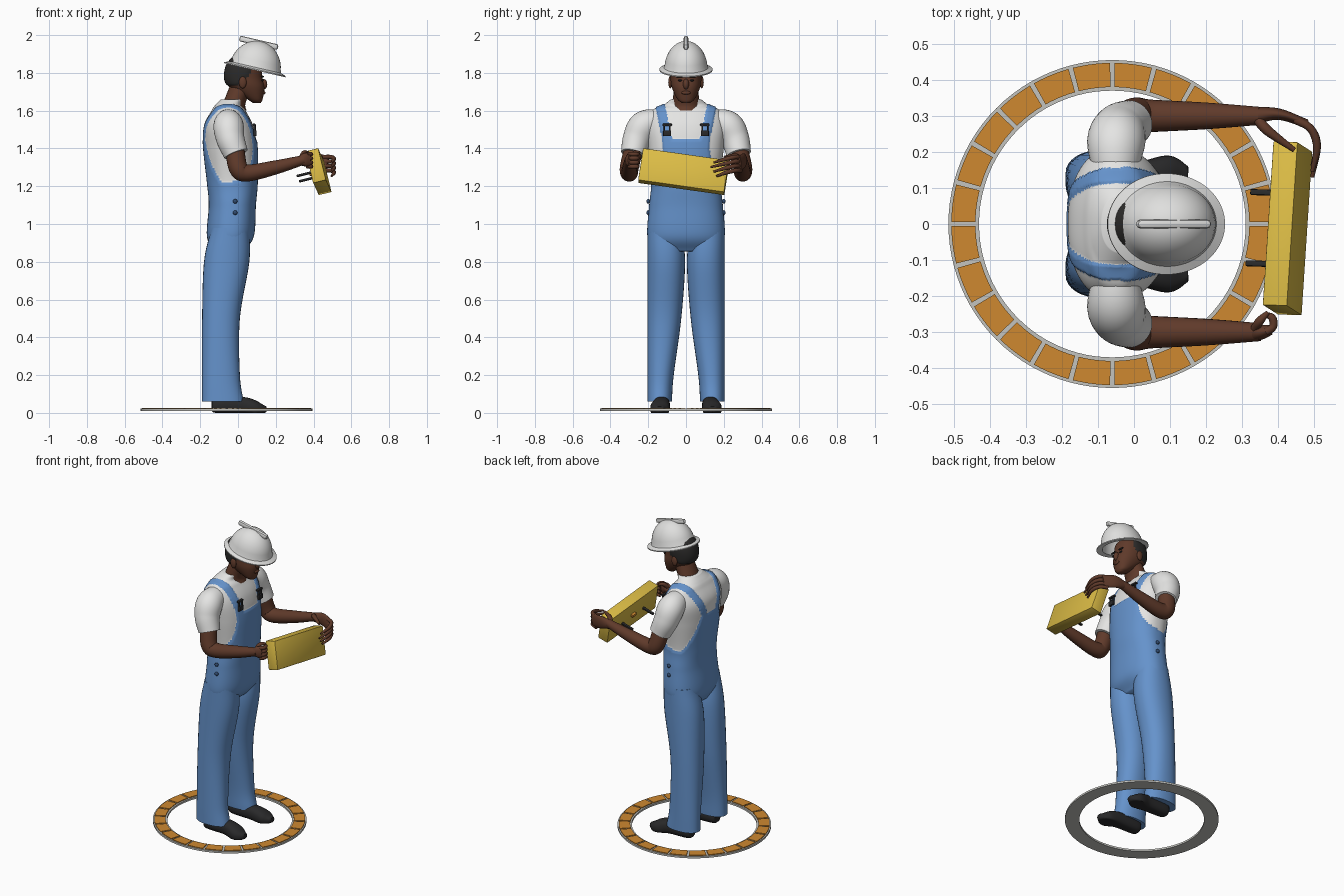
import bpy, bmesh, math
from mathutils import Vector, Matrix

if "Cube" in bpy.data.objects:
    bpy.data.objects.remove(bpy.data.objects["Cube"], do_unlink=True)


def material(name, red, green, blue):
    mat = bpy.data.materials.new(name)
    mat.use_nodes = True
    mat.diffuse_color = (red, green, blue, 1)
    mat.node_tree.nodes["Principled BSDF"].inputs["Base Color"].default_value = mat.diffuse_color
    return mat


denim = material("denim blue", .13, .29, .6)
navy = material("button blue", .03, .07, .16)
white = material("shirt white", .78, .78, .77)
shell = material("helmet white", .74, .74, .73)
skin = material("brown skin", .115, .042, .023)
hair = material("dark hair", .025, .024, .023)
black = material("black", .022, .022, .023)
orange = material("orange", .62, .25, .03)
yellow = material("yellow", .71, .5, .06)
grey = material("light grey", .55, .55, .52)


def finish(bm, name, mats, matrix=None, sharp=45):
    """Turn a bmesh into a smooth-shaded object that keeps its sharp edges."""
    bmesh.ops.recalc_face_normals(bm, faces=bm.faces)
    if matrix:
        bm.transform(matrix)
    mesh = bpy.data.meshes.new(name)
    bm.to_mesh(mesh)
    bm.free()
    for mat in mats:
        mesh.materials.append(mat)
    mesh.shade_smooth()
    mesh.set_sharp_from_angle(angle=math.radians(sharp))
    bpy.context.collection.objects.link(bpy.data.objects.new(name, mesh))


def spline(keys, steps):
    """Smooth interpolation through the key tuples."""
    keys = [Vector(key) for key in keys]
    keys = [2 * keys[0] - keys[1]] + keys + [2 * keys[-1] - keys[-2]]
    points = []
    for before, start, end, after in zip(keys, keys[1:], keys[2:], keys[3:]):
        for step in range(steps):
            t = step / steps
            slope_in, slope_out = (end - before) / 2, (after - start) / 2
            ease = t * t * (3 - 2 * t)
            points.append(start.lerp(end, ease) + slope_in * t * (1 - t) ** 2 - slope_out * t * t * (1 - t))
    return points + [keys[-2]]


def loft(name, keys, mats, side=1, sides=24, steps=5, level=False, power=2,
         rule=None, lift=0, floor=None):
    """Skin over oval sections (x, y, z, radius, radius); level keeps them horizontal."""
    points = spline([(*key[:4], key[-1]) for key in keys], steps)
    spots = [Vector((p[0], p[1] * side, p[2])) for p in points]
    bm = bmesh.new()
    rings, turn, last = [], None, None
    for i, (spot, point) in enumerate(zip(spots, points)):
        along = (spots[min(i + 1, len(spots) - 1)] - spots[max(i - 1, 0)]).normalized()
        turn = last.rotation_difference(along) @ turn if last else along.to_track_quat('Z', 'Y')
        last = along
        ring = []
        for j in range(sides):
            c, s = math.cos(math.tau * j / sides), math.sin(math.tau * j / sides)
            offset = Vector((math.copysign(abs(c) ** (2 / power), c) * point[3],
                             math.copysign(abs(s) ** (2 / power), s) * point[4], 0))
            corner = spot + (offset if level else turn @ offset)
            if floor is not None:
                corner.z = max(corner.z, floor)
            ring.append(bm.verts.new(corner))
        rings.append(ring)
    for low, high in zip(rings, rings[1:]):
        for j in range(sides):
            bm.faces.new((low[j - 1], low[j], high[j], high[j - 1]))
    bm.faces.new(rings[0])
    bm.faces.new(rings[-1])
    if rule:
        bmesh.ops.recalc_face_normals(bm, faces=bm.faces)
        for face in bm.faces:
            face.material_index = rule(face.calc_center_median())
        bm.normal_update()
        for vert in bm.verts:
            if all(face.material_index for face in vert.link_faces):
                vert.co += vert.normal * lift
    finish(bm, name, mats, sharp=60)


def column(name, sections, mats, **options):
    """Upright loft on the centre line from (x, z, depth, width) sections."""
    loft(name, [(x, 0, z, depth, width) for x, z, depth, width in sections], mats, level=True, **options)


def lathe(name, profile, mat, matrix, start=0, sweep=math.tau, count=96):
    """Turn a closed (radius, z) profile through the sweep angle."""
    bm = bmesh.new()
    rows = []
    for i in range(count + 1):
        angle = start + sweep * i / count
        rows.append([bm.verts.new((r * math.cos(angle), r * math.sin(angle), z)) for r, z in profile])
    for row, following in zip(rows, rows[1:]):
        for j in range(len(profile)):
            bm.faces.new((row[j - 1], row[j], following[j], following[j - 1]))
    if sweep < math.tau:
        bm.faces.new(rows[0])
        bm.faces.new(rows[-1])
    bmesh.ops.remove_doubles(bm, verts=bm.verts, dist=.0001)
    finish(bm, name, [mat], matrix)


def rectangle(inner, outer, bottom, top):
    return [(inner, bottom), (outer, bottom), (outer, top), (inner, top)]


def box(name, size, place, mat, matrix=None, bevel=.003):
    bm = bmesh.new()
    bmesh.ops.create_cube(bm, size=1, matrix=Matrix.LocRotScale(Vector(place), None, Vector(size)))
    bmesh.ops.bevel(bm, geom=bm.edges[:], offset=bevel, segments=2, affect='EDGES', profile=.5)
    finish(bm, name, [mat], matrix, sharp=30)


def ball(name, radii, place, mat):
    bm = bmesh.new()
    bmesh.ops.create_uvsphere(bm, u_segments=20, v_segments=12, radius=1,
                              matrix=Matrix.LocRotScale(Vector(place), None, Vector(radii)))
    finish(bm, name, [mat])


def finger(name, path, thickness=.011):
    """Tapered digit along a path, with a rounded tip."""
    sizes = [thickness] * (len(path) - 1) + [thickness / 2]
    loft(name, [(*spot, size) for spot, size in zip(path, sizes)], [skin], sides=12)


# Floor ring: grey base with raised orange tiles
centre = Matrix.Translation((-.06, 0, 0))
lathe("ring_base", rectangle(.37, .455, .01, .022), grey, centre)
tiles, gap = 24, .014
for i in range(tiles):
    pitch = math.tau / tiles
    lathe("ring_tile", rectangle(.38, .447, .015, .027), orange, centre, i * pitch + gap, pitch - 2 * gap, 5)

# Torso: white shirt with raised overalls and straps
waist, bib_top, shoulder = 1.22, 1.45, 1.64


def overalls(spot):
    across, front = abs(spot.y), spot.x > -.03
    if spot.z < waist:
        return 1
    rise = (spot.z - waist) / (bib_top - waist)
    if rise < 1:
        half_width = .125 + .06 * max(1 - 1.2 * rise, 0) ** 2 if front else .17 - .08 * rise
        return int(across < half_width)
    climb = min((spot.z - bib_top) / (shoulder - bib_top), 1)
    strap = .1 + .04 * climb if front else .065 + .075 * climb
    return int(abs(across - strap) < .026 and spot.z < shoulder)


column("torso", [(-.05, .86, .08, .17), (-.04, .94, .12, .2), (-.03, 1.1, .12, .19), (-.03, 1.22, .13, .18),
                 (-.04, 1.4, .14, .2), (-.05, 1.52, .13, .21), (-.05, 1.6, .09, .18), (-.05, 1.63, .07, .12),
                 (-.03, 1.66, .06, .08)],
       [white, denim], sides=144, steps=14, power=2.3, rule=overalls, lift=.005)

hip = .205
for side, tag in ((1, "left_"), (-1, "right_")):
    # Trouser leg keeps a straight outer edge
    leg = [(-.08, .06, .11, .065), (-.09, .2, .1, .07), (-.09, .5, .1, .09), (-.06, .8, .12, .1), (-.04, .98, .1, .09)]
    loft(tag + "trouser_leg", [(x, hip - width, z, depth, width) for x, z, depth, width in leg],
         [denim], side, sides=32, steps=8, level=True, power=2.2)
    loft(tag + "shoe", [(-.14, .13, .04, .02), (-.12, .13, .04, .04), (.02, .13, .04, .045), (.1, .14, .02, .05, .04),
                        (.15, .14, .02, .02, .015)], [black], side, floor=0, power=2.4)
    # Short sleeve and bare arm
    loft(tag + "sleeve", [(-.05, .13, 1.55, .06), (-.05, .22, 1.52, .08), (-.04, .26, 1.45, .075),
                          (-.01, .28, 1.37, .065)], [white], side, sides=32, steps=8)
    loft(tag + "arm", [(-.02, .27, 1.43, .05), (0, .3, 1.3, .05), (.05, .3, 1.27, .045), (.2, .3, 1.3, .037),
                       (.35, .3, 1.34, .025)], [skin], side, steps=8)
    # Strap buckle and side buttons
    strap = side * .1
    box(tag + "buckle", (.016, .042, .03), (.09, strap, 1.48), black)
    box(tag + "buckle_top", (.016, .05, .012), (.085, strap, 1.525), black)
    for offset in (-.014, .014):
        box(tag + "buckle_post", (.012, .008, .05), (.088, strap + offset, 1.505), black)
    for z in (1.06, 1.12):
        ball(tag + "side_button", (.012, .01, .012), (-.015, side * .2, z), navy)
    # Ear, eye and brow
    ball(tag + "ear", (.02, .011, .032), (.025, side * .083, 1.75), skin)
    ball(tag + "eye", (.006, .012, .005), (.13, side * .032, 1.76), black)
    ball(tag + "brow", (.008, .02, .005), (.13, side * .034, 1.78), hair)

# Neck, head and hair
column("neck", [(-.03, 1.6, .075, .08), (-.02, 1.64, .06, .073), (.02, 1.74, .06, .06)], [skin])
hairline = 1.73
column("head", [(.1, 1.64, .02, .02), (.09, 1.66, .04, .045), (.05, 1.72, .09, .074), (.03, 1.77, .1, .082),
                (.03, 1.84, .09, .08), (.03, 1.89, .05, .04)],
       [skin, hair], sides=48, steps=8, power=2.2, lift=.004,
       rule=lambda spot: int(spot.x < .065 and spot.z > hairline + max(spot.x, 0)))
ball("nose", (.02, .016, .028), (.135, 0, 1.74), skin)
ball("mouth", (.01, .024, .01), (.135, 0, 1.695), skin)

# Hard hat, tipped forward
tilt = Matrix.Translation((.09, 0, 1.82)) @ Matrix.Rotation(math.radians(13), 4, 'Y')
arc = [math.radians(angle) for angle in range(0, 90, 9)]
dome = [(.136 * math.sin(angle), .15 * math.cos(angle)) for angle in arc]
lining = [(r * .9, z * .9) for r, z in reversed(dome)]
lathe("helmet", dome + [(.14, .01), (.167, 0), (.167, -.006), (.13, -.004)] + lining, shell,
      tilt @ Matrix.Diagonal((1, .84, 1, 1)))
box("helmet_ridge", (.21, .024, .03), (-.012, 0, .14), shell, tilt, .01)

# Yellow box, held at a slant
wide = Vector((.03, .46, -.065)).normalized()
tall = Vector((-.04, .04, .165))
tall = (tall - wide * tall.dot(wide)).normalized()
slant = Matrix((wide.cross(tall), wide, tall)).transposed().to_4x4()
slant.translation = (.426, -.012, 1.277)
box("yellow_box", (.07, .46, .175), (0, 0, 0), yellow, slant)
for y in (-.1, .1):
    box("box_prong", (.09, .016, .012), (-.07, y, -.01), black, slant)
box("box_knob", (.02, .035, .02), (-.04, 0, 0), orange, slant)

# Left hand wrapped around the far end of the box
loft("left_palm", [(.33, .3, 1.335, .025), (.4, .305, 1.335, .016, .04), (.475, .28, 1.32, .012, .04)], [skin])
for i in range(4):
    z, tip = 1.355 - .024 * i, .13 + .016 * abs(i - 1)
    finger("left_finger", [(.445, .29, z), (.49, .265, z), (.508, .215, z - .01), (.495, tip, z - .03)])
finger("left_thumb", [(.34, .295, 1.345), (.37, .26, 1.36), (.445, .205, 1.355)], .014)

# Right hand gripping the near end
loft("right_palm", [(.33, -.3, 1.335, .025), (.355, -.3, 1.34, .02, .036), (.38, -.293, 1.34, .014, .034)], [skin])
for i in range(4):
    z = 1.37 - .022 * i
    finger("right_finger", [(.365, -.3, z), (.386, -.285, z), (.383, -.26, z), (.362, -.25, z)])
finger("right_thumb", [(.335, -.29, 1.355), (.35, -.268, 1.378), (.372, -.245, 1.38)], .012)
